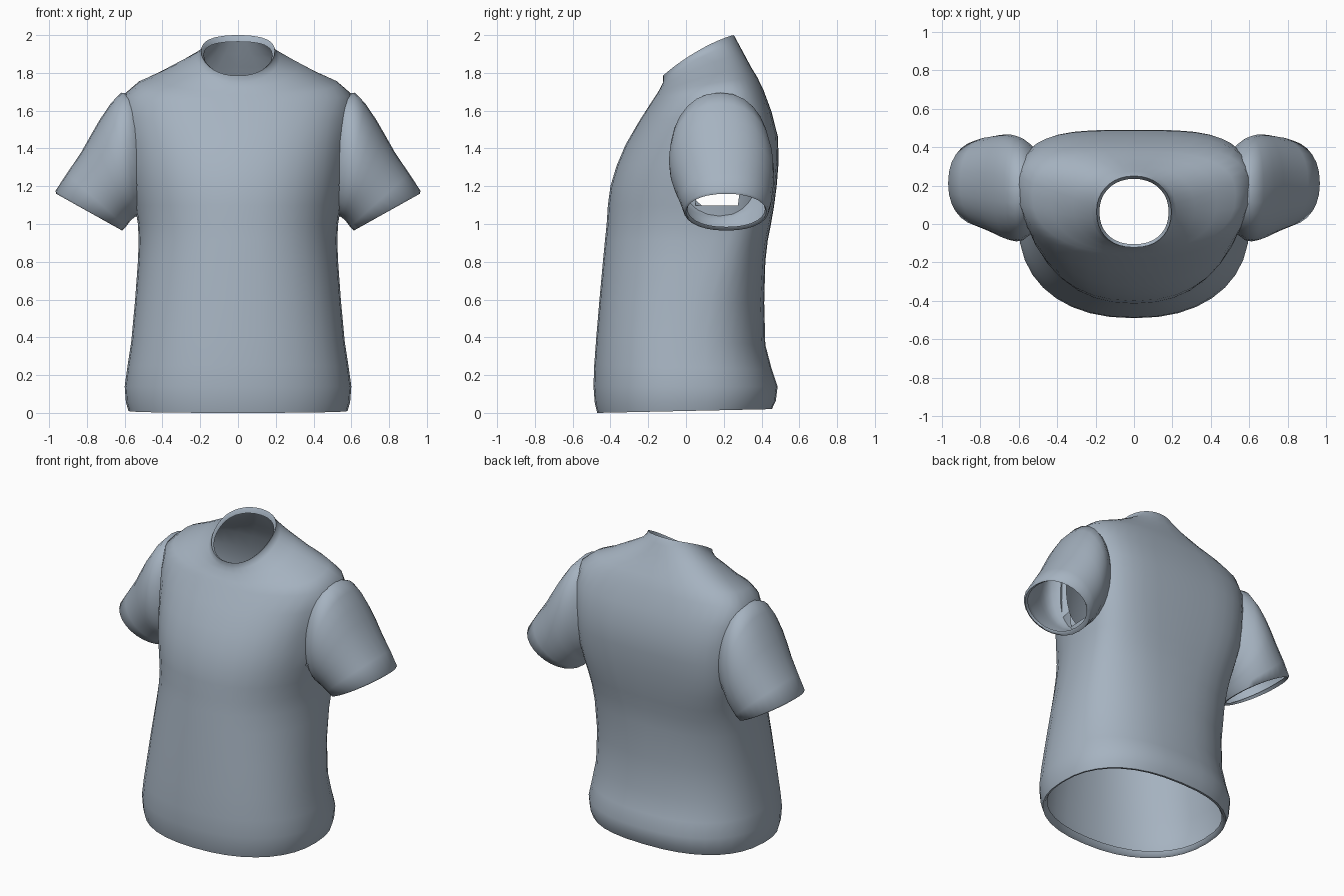
import bpy, bmesh, math

if "Cube" in bpy.data.objects:
    bpy.data.objects.remove(bpy.data.objects["Cube"])

cloth = bpy.data.materials.new("grey_blue_cloth")
cloth.diffuse_color = (0.38, 0.45, 0.53, 1)
cloth.use_nodes = True
cloth.node_tree.nodes["Principled BSDF"].inputs["Base Color"].default_value = cloth.diffuse_color


def power(v, e):
    return math.copysign(abs(v) ** e, v)


def ramp(v, a, b):
    t = min(1, max(0, (v - a) / (b - a)))
    return t * t * (3 - 2 * t)


def refine(keys):
    """Add one smoothly interpolated section between each pair."""
    out = [keys[0]]
    last = len(keys) - 1
    for i in range(last):
        quad = zip(keys[max(i - 1, 0)], keys[i], keys[i + 1], keys[min(i + 2, last)])
        out.append(tuple((9 * (b + c) - a - d) / 16 for a, b, c, d in quad))
        out.append(keys[i + 1])
    return out


def loft(name, rings, skip=None):
    """Skin a list of closed rings; skip(center) leaves a face out."""
    bm = bmesh.new()
    rows = [[bm.verts.new(p) for p in ring] for ring in rings]
    n = len(rings[0])
    for a, b in zip(rows, rows[1:]):
        for i in range(n):
            j = (i + 1) % n
            bm.faces.new((a[i], a[j], b[j], b[i]))
    bmesh.ops.recalc_face_normals(bm, faces=bm.faces)
    if skip:
        gone = [f for f in bm.faces if skip(f.calc_center_median())]
        bmesh.ops.delete(bm, geom=gone, context='FACES')
    me = bpy.data.meshes.new(name)
    bm.to_mesh(me)
    bm.free()
    ob = bpy.data.objects.new(name, me)
    bpy.context.collection.objects.link(ob)
    me.materials.append(cloth)
    bpy.ops.object.select_all(action='DESELECT')
    ob.select_set(True)
    bpy.context.view_layer.objects.active = ob
    bpy.ops.object.shade_smooth_by_angle(angle=math.radians(65))


def body_ring(yf, zf, yb, zb, w, n=36):
    """Tilted rounded section; the back is squarer across the chest."""
    h = (zf + zb) / 2
    yc = .18 * ramp(h, .3, 1.2) - .115 * ramp(h, 1.65, 1.87)
    square = 2.4 + 1.1 * ramp(h, .6, 1.3) - 1.4 * ramp(h, 1.5, 1.9)
    lift = .025 * ramp(h, 1.65, 1.85)
    pts = []
    for i in range(n):
        a = 2 * math.pi * i / n
        c, s = math.cos(a), math.sin(a)
        e = 2 / (square if s > 0 else 2.25)
        y = yc + (yb - yc if s > 0 else yc - yf) * power(s, e)
        z = zf + (zb - zf) * (y - yf) / (yb - yf) + lift * c * c
        pts.append((w * power(c, e), y, z))
    return pts


# Torso from hem to collar: front y, z / back y, z / half width
torso = [
    (-.44, .035, .43, .035, .555),
    (-.47, .0, .455, .02, .58),
    (-.49, .14, .485, .14, .60),
    (-.475, .4, .42, .36, .565),
    (-.44, .8, .42, .8, .53),
    (-.42, 1, .45, 1, .53),
    (-.40, 1.2, .48, 1.2, .565),
    (-.32, 1.42, .487, 1.46, .59),
    (-.18, 1.65, .41, 1.71, .60),
    (-.15, 1.695, .345, 1.83, .43),
    (-.122, 1.75, .275, 1.96, .22),
    (-.122, 1.785, .25, 2, .195),
    (-.105, 1.775, .235, 1.965, .18),
]


def in_armhole(c):
    return abs(c.x) > .42 and math.hypot((c.y - .18) / .19, (c.z - 1.36) / .25) < 1


loft("shirt_body", [body_ring(*r) for r in refine(torso)], in_armhole)

# Sleeve from armhole to cuff: top x, z / underside x, z / half depth
sleeve = [
    (.53, 1.67, .49, 1.07, .21),
    (.62, 1.695, .54, 1.04, .265),
    (.73, 1.555, .555, 1.03, .275),
    (.83, 1.38, .575, 1.01, .258),
    (.967, 1.175, .612, .965, .225),
    (.94, 1.17, .635, .985, .205),
]


def sleeve_ring(tx, tz, bx, bz, ry, side, n=28):
    yc = .18 + .033 * ramp(tx, .6, .95)
    pts = []
    for i in range(n):
        a = 2 * math.pi * i / n
        t = (1 + math.cos(a)) / 2
        y = yc + ry * power(math.sin(a), .9)
        pts.append((side * (bx + (tx - bx) * t), y, bz + (tz - bz) * t))
    return pts


for side, label in ((1, "right_sleeve"), (-1, "left_sleeve")):
    loft(label, [sleeve_ring(*r, side) for r in refine(sleeve)])
